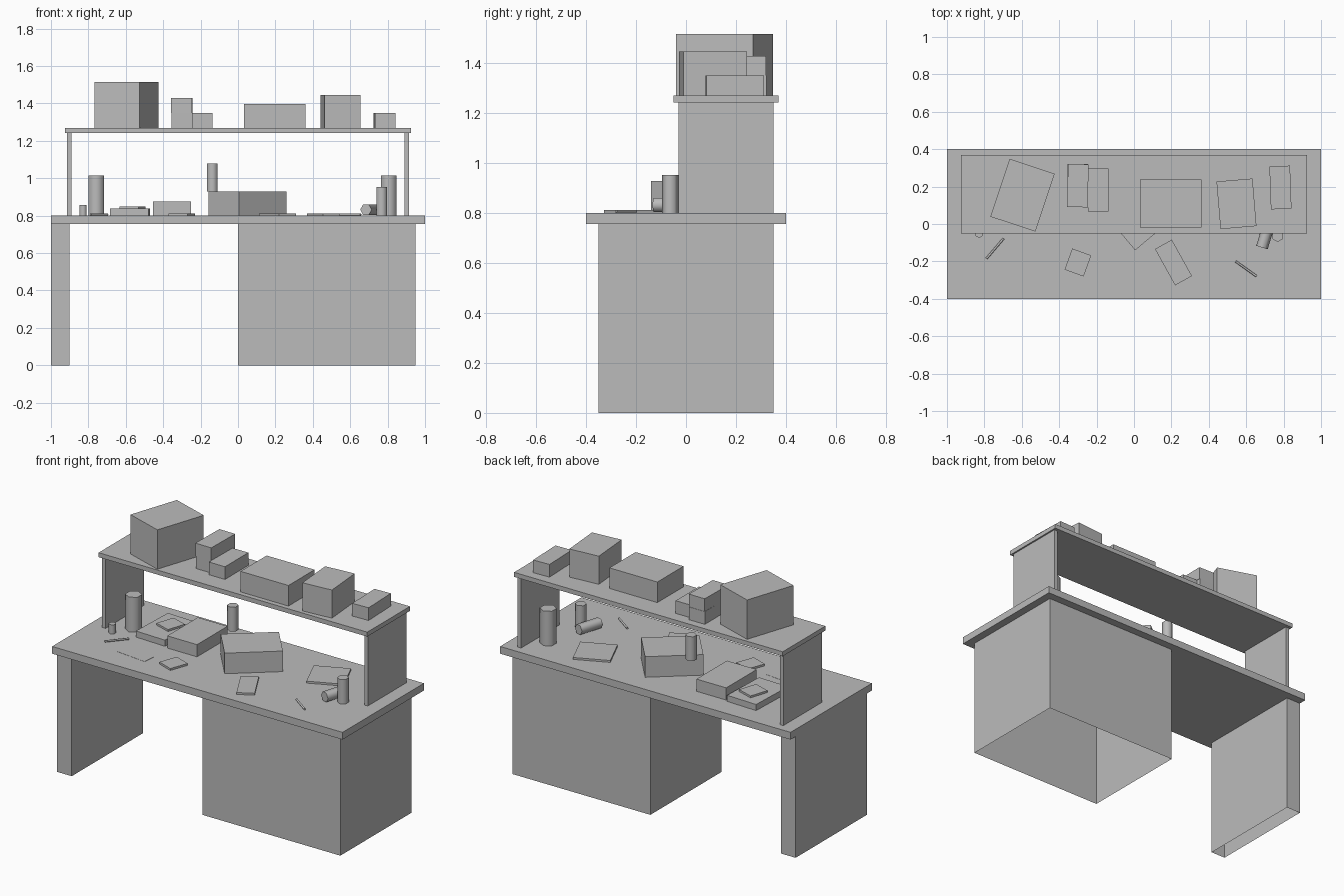
import bpy
import bmesh
from math import radians
from mathutils import Matrix, Vector

cube = bpy.data.objects.get("Cube")
if cube:
    bpy.data.objects.remove(cube, do_unlink=True)

GREY = bpy.data.materials.new("plain grey")
GREY.use_nodes = True
GREY.diffuse_color = (0.5, 0.5, 0.5, 1)
GREY.node_tree.nodes["Principled BSDF"].inputs["Base Color"].default_value = (0.5, 0.5, 0.5, 1)

DESK = 0.80    # height of the worktop
SHELF = 1.27   # height of the upper shelf


def finish(name, bm, location, rotation=(0, 0, 0), smooth=False):
    mesh = bpy.data.meshes.new(name)
    bm.to_mesh(mesh)
    bm.free()
    mesh.materials.append(GREY)
    obj = bpy.data.objects.new(name, mesh)
    bpy.context.collection.objects.link(obj)
    obj.location = location
    obj.rotation_euler = rotation
    if smooth:
        bpy.ops.object.select_all(action="DESELECT")
        obj.select_set(True)
        bpy.context.view_layer.objects.active = obj
        bpy.ops.object.shade_smooth_by_angle(angle=radians(65))
    return obj


def box(name, x, y, z, size, turn=0, open_bottom=False):
    """Box standing on height z, turned about the vertical by degrees."""
    bm = bmesh.new()
    bmesh.ops.create_cube(bm, size=1)
    bmesh.ops.translate(bm, verts=bm.verts, vec=(0, 0, 0.5))
    bmesh.ops.scale(bm, verts=bm.verts, vec=size)
    if open_bottom:
        low = [f for f in bm.faces if f.normal.z < -0.5]
        bmesh.ops.delete(bm, geom=low, context="FACES_ONLY")
    return finish(name, bm, (x, y, z), (0, 0, radians(turn)))


def can(name, x, y, z, radius, height, lying=None):
    """Six-sided can standing on height z, or lying along an angle in degrees."""
    bm = bmesh.new()
    bmesh.ops.create_cone(bm, cap_ends=True, segments=6, radius1=radius,
                          radius2=radius, depth=height)
    if lying is None:
        return finish(name, bm, (x, y, z + height / 2), smooth=True)
    return finish(name, bm, (x, y, z + radius),
                  (0, radians(90), radians(lying)), smooth=True)


# Desk: worktop, side leg and cabinet, both hollow underneath
box("worktop", 0, 0, 0.755, (2, 0.8, 0.045))
box("side_leg", -0.95, 0, 0, (0.1, 0.7, 0.755), open_bottom=True)
box("cabinet", 0.475, 0, 0, (0.95, 0.7, 0.755), open_bottom=True)

# Raised shelf on two side panels
for side, sign in (("left", 1), ("right", -1)):
    box(side + "_shelf_panel", sign * 0.903, 0.16, DESK, (0.024, 0.38, 0.443))
box("shelf", 0, 0.16, 1.242, (1.85, 0.42, 0.028))

# Cartons on the shelf
SMALL = (0.11, 0.23, 0.079)
WIDE = (0.33, 0.257, 0.128)
box("large_carton", -0.596, 0.154, SHELF, (0.254, 0.326, 0.245), -18.4)
box("small_carton_lower", -0.3, 0.207, SHELF, SMALL)
box("small_carton_upper", -0.3, 0.205, SHELF + 0.079, SMALL, -1)
box("small_carton_middle", -0.191, 0.181, SHELF, SMALL)
box("wide_carton", 0.196, 0.109, SHELF, WIDE)
box("tall_carton", 0.548, 0.108, SHELF, (0.193, 0.255, 0.175), 4.8)
box("small_carton_end", 0.783, 0.195, SHELF, SMALL, 2)

# Carton on the worktop
box("desk_carton", 0.05, 0.064, DESK, WIDE, 40)

# Books, pads and paper
BOOK = (0.205, 0.3, 0.038)
PAD = (0.108, 0.12, 0.012)
box("single_book", -0.577, 0.12, DESK, BOOK, -2)
box("book_lower", -0.353, 0.105, DESK, BOOK)
box("book_upper", -0.353, 0.105, DESK + 0.038, BOOK)
box("pad_on_book", -0.565, 0.145, DESK + 0.038, PAD, -18)
box("desk_pad", -0.3, -0.206, DESK, PAD, -20)
box("notebook", 0.211, -0.206, DESK, (0.103, 0.222, 0.012), 29)
box("square_folder", 0.51, 0.164, DESK, (0.215, 0.215, 0.012), 24)
box("paper_sheet", -0.55, -0.2, DESK, (0.2, 0.115, 0.001), -6)

# Cans and bottles
can("tall_bottle_right", -0.758, 0.056, DESK, 0.048, 0.216)
can("tall_bottle_left", 0.806, 0.204, DESK, 0.048, 0.216)
can("tiny_jar", -0.828, -0.054, DESK, 0.021, 0.057)
can("can_on_carton", -0.137, 0.145, DESK + 0.128, 0.032, 0.152)
can("standing_can", 0.768, -0.063, DESK, 0.033, 0.152)
can("lying_can", 0.706, -0.054, DESK, 0.032, 0.15, lying=73)

# Pens
can("pen_right", -0.743, -0.131, DESK, 0.006, 0.14, lying=49.6)
can("pen_left", 0.6, -0.24, DESK, 0.006, 0.138, lying=-35.5)
